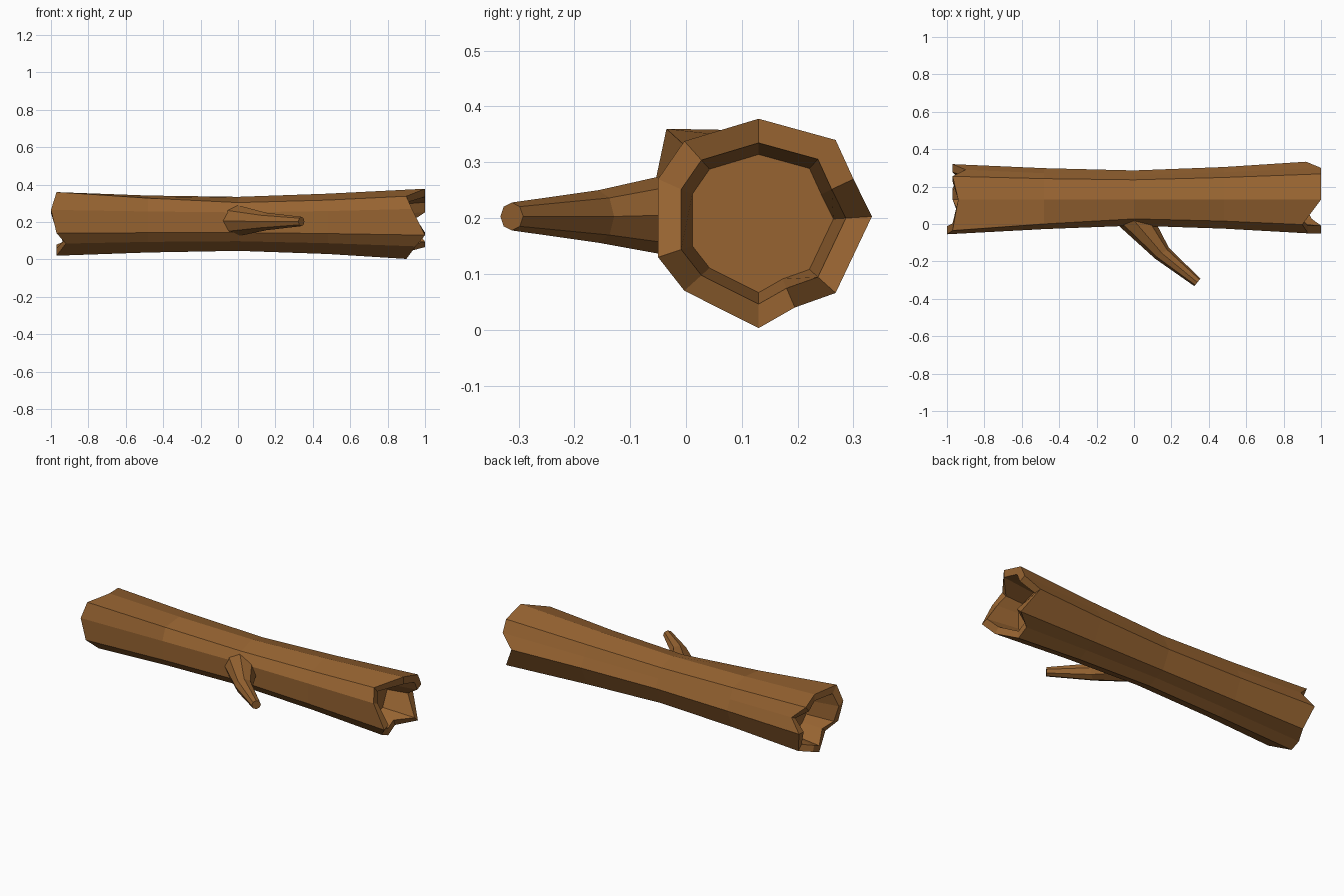
import bpy, bmesh, math
from mathutils import Vector

if "Cube" in bpy.data.objects:
    bpy.data.objects.remove(bpy.data.objects["Cube"])

bark = bpy.data.materials.new("bark brown")
bark.diffuse_color = (0.31, 0.127, 0.031, 1)
bark.use_nodes = True
bark.node_tree.nodes["Principled BSDF"].inputs["Base Color"].default_value = bark.diffuse_color

CY, CZ = 0.13, 0.19          # trunk axis

# broken rims at each end: (x, y, z), going round from the top
RIGHT = [(1, .13, .378), (1, .268, .34), (1, .30, .27), (.92, .333, .203),
         (1, .268, .066), (.9, .195, .04), (.9, .13, .003), (.95, -.003, .07),
         (1, -.05, .13), (.93, -.05, .27), (.9, -.003, .338)]
LEFT = [(-.94, .13, .357), (-.97, .255, .335), (-.9, .29, .27), (-.97, .32, .2),
        (-.93, .27, .07), (-.97, .19, .045), (-.97, .13, .02), (-.92, 0, .085),
        (-.97, -.05, .14), (-1, -.055, .265), (-.97, -.035, .36)]


def scaled(ring, s, x=None):
    return [(p[0] if x is None else x, CY + (p[1] - CY) * s, CZ + (p[2] - CZ) * s)
            for p in ring]


def loft(name, rings):
    """Skin a list of equal-length rings and cap both ends."""
    bm = bmesh.new()
    loops = [[bm.verts.new(p) for p in r] for r in rings]
    n = len(loops[0])
    for a, b in zip(loops, loops[1:]):
        for i in range(n):
            j = (i + 1) % n
            bm.faces.new((a[i], a[j], b[j], b[i]))
    bm.faces.new(loops[0])
    bm.faces.new(loops[-1])
    bmesh.ops.recalc_face_normals(bm, faces=bm.faces)
    me = bpy.data.meshes.new(name)
    bm.to_mesh(me)
    bm.free()
    me.materials.append(bark)
    ob = bpy.data.objects.new(name, me)
    bpy.context.collection.objects.link(ob)
    return ob


# hollow-ended trunk, narrowest in the middle
waist = scaled(RIGHT, .77, 0)
left_mid = [(-.48, (a[1] + b[1]) / 2, (a[2] + b[2]) / 2)
            for a, b in zip(scaled(LEFT, .95), waist)]
loft("trunk", [scaled(LEFT, .66, -.8), scaled(LEFT, .77), LEFT, left_mid, waist,
               scaled(RIGHT, .86, .48), RIGHT, scaled(RIGHT, .77),
               scaled(RIGHT, .66, .8)])


# side branch stub, thick at the root
def branch_ring(centre, across, half_width, half_height):
    c, u = Vector(centre), Vector(across).normalized()
    return [c + u * half_width * math.cos(k * math.pi / 4)
            + Vector((0, 0, half_height * math.sin(k * math.pi / 4))) for k in range(8)]


loft("branch", [branch_ring((-.01, .03, .207), (1, 0, 0), .115, .085),
                branch_ring((.15, -.157, .203), (.8, .6, 0), .047, .047),
                branch_ring((.339, -.312, .203), (.62, .78, 0), .026, .025)])
